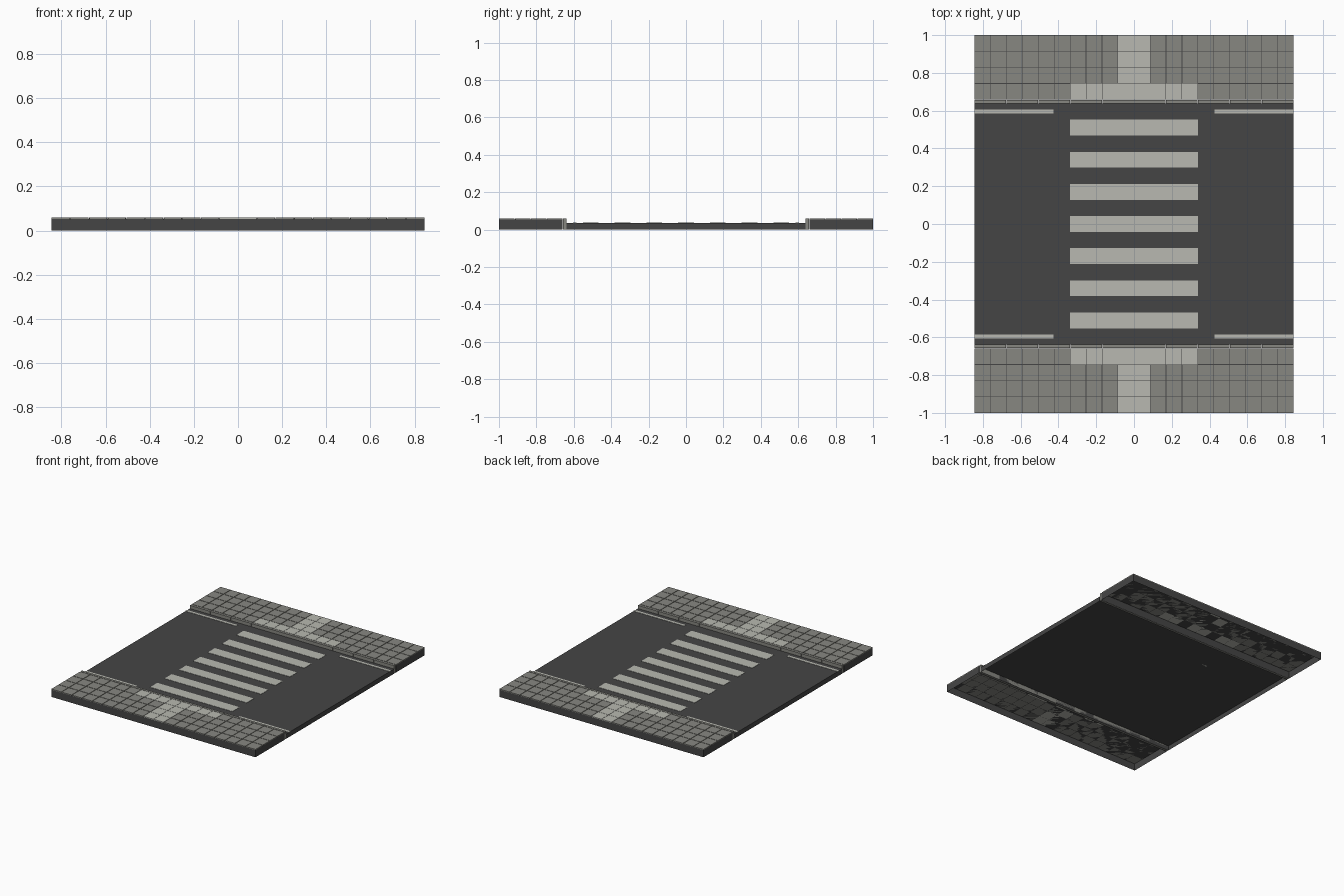
import bpy
import bmesh
from mathutils import Vector

if "Cube" in bpy.data.objects:
    bpy.data.objects.remove(bpy.data.objects["Cube"], do_unlink=True)


def material(name, colour):
    mat = bpy.data.materials.new(name)
    mat.use_nodes = True
    mat.diffuse_color = (*colour, 1)
    mat.node_tree.nodes["Principled BSDF"].inputs["Base Color"].default_value = (*colour, 1)
    return mat


asphalt = material("asphalt", (0.06, 0.06, 0.06))
concrete = material("grey_concrete", (0.245, 0.245, 0.222))
pale = material("pale_paint", (0.48, 0.485, 0.44))

HALF_X = 0.845
TILE = HALF_X / 10
CURB_OUT, CURB_IN = 0.659, 0.638
ROAD_TOP, BASE_TOP, PAVING_TOP = 0.035, 0.053, 0.059
GAP = 0.004


def add_box(bm, x, y, z, open_bottom=False):
    """Add an axis-aligned box from three (low, high) ranges."""
    verts = bmesh.ops.create_cube(bm, size=1)["verts"]
    for v in verts:
        v.co = Vector([a + (b - a) * (c + 0.5) for c, (a, b) in zip(v.co, (x, y, z))])
    if open_bottom:
        faces = {f for v in verts for f in v.link_faces}
        low = [f for f in faces if all(v.co.z < z[0] + 1e-5 for v in f.verts)]
        bmesh.ops.delete(bm, geom=low, context="FACES_ONLY")


def finish(name, bm, mat):
    mesh = bpy.data.meshes.new(name)
    bm.to_mesh(mesh)
    bm.free()
    mesh.materials.append(mat)
    obj = bpy.data.objects.new(name, mesh)
    bpy.context.collection.objects.link(obj)


def span(side, a, b):
    """A y range on the front (-1) or back (+1) side."""
    return tuple(sorted((side * a, side * b)))


# Road shell, open underneath
bm = bmesh.new()
add_box(bm, (-HALF_X, HALF_X), (-CURB_IN, CURB_IN), (0, ROAD_TOP), True)
finish("road", bm, asphalt)

# Crossing stripes
bm = bmesh.new()
for i in range(-3, 4):
    y = i * 0.17
    add_box(bm, (-0.34, 0.34), (y - 0.042, y + 0.042), (ROAD_TOP, ROAD_TOP + 0.002))
finish("crossing_stripes", bm, pale)

# Road edge lines
bm = bmesh.new()
for side in (-1, 1):
    for x in ((-HALF_X, -0.425), (0.425, HALF_X)):
        add_box(bm, x, span(side, 0.585, 0.605), (ROAD_TOP, ROAD_TOP + 0.002))
finish("edge_lines", bm, pale)

for side, label in ((-1, "front"), (1, "back")):
    # Pavement base shell, open underneath
    bm = bmesh.new()
    add_box(bm, (-HALF_X, HALF_X), span(side, CURB_OUT, 1), (0, BASE_TOP), True)
    finish(label + "_pavement_base", bm, asphalt)

    # Curb stones
    bm = bmesh.new()
    for i in range(-5, 5):
        x = i * 2 * TILE
        add_box(bm, (x + GAP / 4, x + 2 * TILE - GAP / 4),
                span(side, CURB_IN, CURB_OUT - GAP / 2), (0, PAVING_TOP))
    finish(label + "_curb", bm, concrete)

    # Paving tiles, with a pale strip along the curb and a pale path behind it
    grey_bm, pale_bm = bmesh.new(), bmesh.new()
    depth = (1 - CURB_OUT) / 4
    for row in range(4):
        for col in range(-10, 10):
            reach = 4 if row == 0 else 1
            is_pale = -reach <= col < reach
            gap = GAP / 2 if is_pale else GAP
            x, y = col * TILE, CURB_OUT + row * depth
            outer = 0 if row == 3 else gap / 2
            left = 0 if col == -10 else gap / 2
            right = 0 if col == 9 else gap / 2
            add_box(pale_bm if is_pale else grey_bm,
                    (x + left, x + TILE - right),
                    span(side, y + gap / 2, y + depth - outer),
                    (BASE_TOP, PAVING_TOP))
    finish(label + "_paving_tiles", grey_bm, concrete)
    finish(label + "_guide_tiles", pale_bm, pale)
